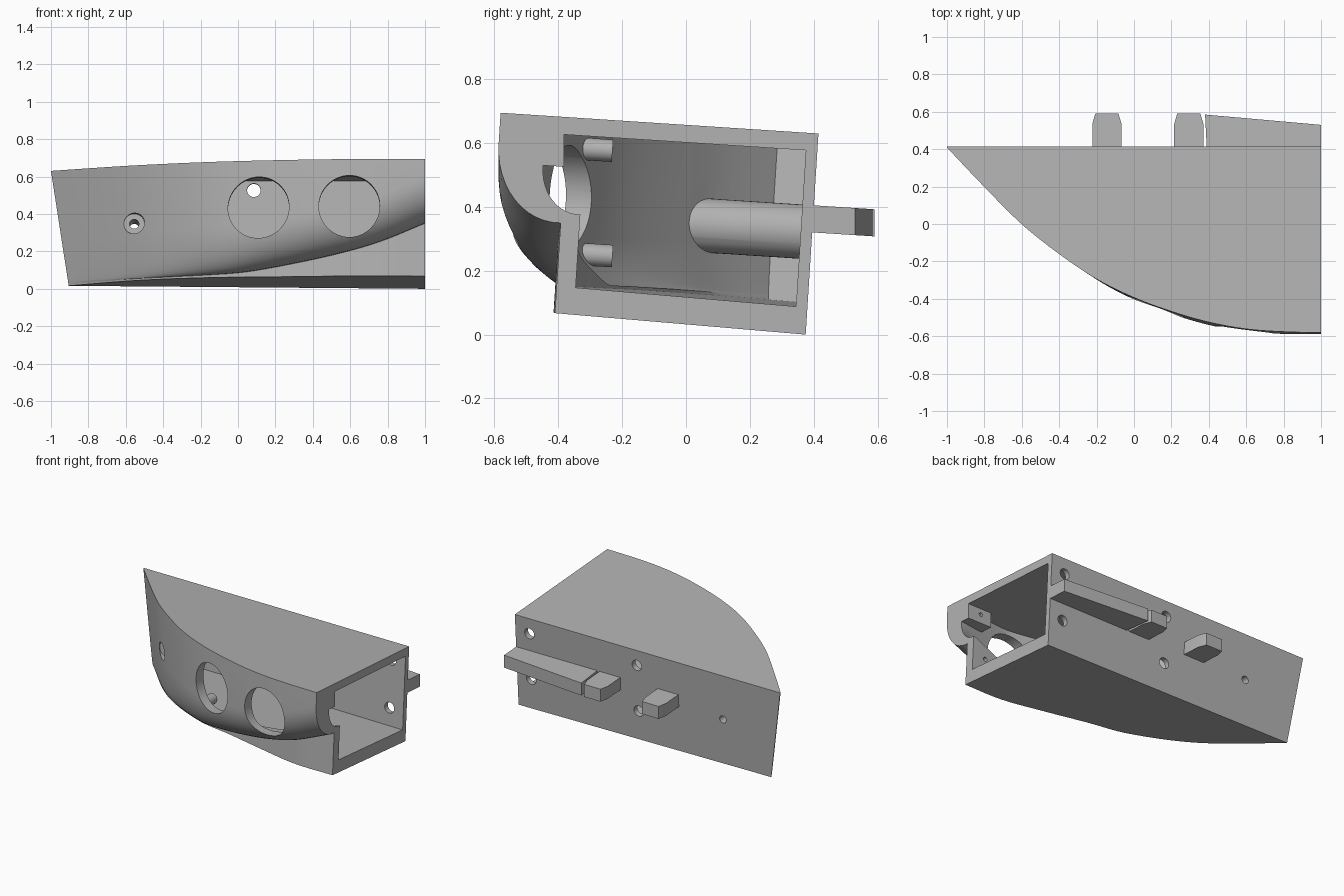
import bpy, bmesh, math
from mathutils import Vector, Matrix

cube = bpy.data.objects.get("Cube")
if cube:
    bpy.data.objects.remove(cube, do_unlink=True)

grey = bpy.data.materials.new("plain grey")
grey.use_nodes = True
COLOUR = (0.45, 0.45, 0.45, 1)
grey.diffuse_color = COLOUR
grey.node_tree.nodes["Principled BSDF"].inputs["Base Color"].default_value = COLOUR

# Distance in front of the back wall, and underside height of the bulge, along x
FRONT = [(-1, .006), (-.8, .216), (-.6, .415), (-.4, .575), (-.2, .71), (0, .81),
         (.2, .885), (.4, .943), (.6, .98), (.8, .995), (1, 1)]
FOOT = [(-1, .004), (-.6, .385), (-.2, .595), (.1, .66), (.4, .73), (.7, .79), (1, .79)]
UNDER = [(-1, .03), (-.5, .06), (-.2, .075), (0, .09), (.27, .135), (.55, .195), (.76, .255), (1, .35)]
TILT = 0.065


def clamp(v):
    return max(0, min(1, v))


def curve(table, x):
    """Smooth interpolation through a table of points."""
    def slope(i):
        a, b = table[max(i - 1, 0)], table[min(i + 1, len(table) - 1)]
        return (b[1] - a[1]) / (b[0] - a[0])
    x = min(x, 1)
    i = next(i for i in range(len(table) - 1) if x <= table[i + 1][0])
    (x0, y0), (x1, y1) = table[i], table[i + 1]
    w, t = x1 - x0, (x - x0) / (x1 - x0)
    return ((1 + 2 * t) * (1 - t) ** 2 * y0 + t * t * (3 - 2 * t) * y1
            + w * t * (1 - t) * ((1 - t) * slope(i) - t * slope(i + 1)))


def make(name, bm):
    bmesh.ops.recalc_face_normals(bm, faces=bm.faces)
    mesh = bpy.data.meshes.new(name)
    bm.to_mesh(mesh)
    bm.free()
    mesh.materials.append(grey)
    ob = bpy.data.objects.new(name, mesh)
    bpy.context.collection.objects.link(ob)
    return ob


def section(x, inner):
    """One closed cross-section of the shell, or of the cavity inside it."""
    front, foot, under = (curve(t, x) for t in (FRONT, FOOT, UNDER))
    back, roof, floor, rise = 0, 0, 0, .25
    if inner:
        left = clamp(-2 * x)
        front -= .075 + .035 * left + .07 * clamp((x - .6) / .4)
        foot = min(foot - .06 - .03 * left, front - .003)
        under += .03
        back, roof, floor, rise = .036, .055, .085, .15

    def top(d):
        return .63 + TILT * d - roof

    def base(d):
        return .085 * d + .008 * (1 - x) + floor
    under = max(under, base(foot) + .01)
    loop = [(back, top(back)), (front, top(front))]
    for i in range(13):
        a = math.pi / 2 * i / 12
        loop.append((foot + (front - foot) * math.cos(a), under + rise * (1 - math.sin(a))))
    loop += [(foot, base(foot)), (back, base(back))]
    pts = []
    for d, z in loop:
        k = .9525 + .0475 * (z - .015) / .615
        pts.append((1 - (1 - x) * k, .375 + .0635 * z - d, z))
    return pts


def loft(name, start, end, inner, steps=48):
    bm = bmesh.new()
    rings = [[bm.verts.new(p) for p in section(start + (end - start) * i / steps, inner)]
             for i in range(steps + 1)]
    n = len(rings[0])
    for a, b in zip(rings, rings[1:]):
        for j in range(n):
            k = (j + 1) % n
            bm.faces.new((a[j], a[k], b[k], b[j]))
    bm.faces.new(rings[0])
    bm.faces.new(rings[-1])
    return make(name, bm)


def rod(name, x, z_back, y0, y1, r, sides=40):
    """Cylinder along the tilted depth axis."""
    axis = Vector((0, 1, -TILT))
    y = (y0 + y1) / 2
    place = Matrix.Translation((x, y, z_back - (y - .4) * TILT))
    bm = bmesh.new()
    bmesh.ops.create_cone(bm, cap_ends=True, segments=sides, radius1=r, radius2=r, depth=y1 - y0,
                          matrix=place @ axis.to_track_quat('Z', 'Y').to_matrix().to_4x4())
    return make(name, bm)


def prism(name, outline, z0, z1):
    """Flat outline in x and y given a height, following the tilt."""
    bm = bmesh.new()
    low, high = ([bm.verts.new((x, y, z - (y - .4) * TILT)) for x, y in outline] for z in (z0, z1))
    bm.faces.new(low)
    bm.faces.new(high)
    for i in range(len(low)):
        j = (i + 1) % len(low)
        bm.faces.new((low[i], low[j], high[j], high[i]))
    return make(name, bm)


def boolean(target, other, operation='DIFFERENCE'):
    mod = target.modifiers.new("cut", 'BOOLEAN')
    mod.operation, mod.solver, mod.object = operation, 'EXACT', other
    bpy.context.view_layer.objects.active = target
    bpy.ops.object.modifier_apply(modifier=mod.name)
    bpy.data.objects.remove(other, do_unlink=True)


shell = loft("shell", -1, 1, False)
cavity = loft("cavity", -.78, 1.02, True)

# Solid parts left standing inside the cavity
boolean(cavity, rod("screw_boss", -.555, .32, -.5, .6, .085))
for z in (.535, .205):
    boolean(cavity, rod("post", -.03, z, -.6, -.23, .035))
boolean(cavity, prism("corner_block", [(.82, -.6), (1.1, -.6), (1.1, -.382), (.82, -.382)], .475, .65))
boolean(shell, cavity)

# Round front windows, screw recess and holes in the back wall
for x in (.11, .595):
    boolean(shell, rod("window", x, .38, -.8, -.1, .163, 64))
boolean(shell, rod("screw_recess", -.555, .322, -.4, .03, .055))
boolean(shell, rod("screw_hole", -.555, .322, -.2, .6, .025))
for x in (.085, .895):
    for z in (.525, .205):
        boolean(shell, rod("back_hole", x, z, .2, .6, .036))
for x, y in ((-.03, -.23), (.9, -.36)):
    for z in (.535, .205):
        boolean(shell, rod("pilot_hole", x, z, y - .04, y + .04, .014, 20))

# Locating tabs and rail on the back
for name, x in (("outer_tab", -.145), ("inner_tab", .293)):
    prism(name, [(x - .078, .385), (x + .078, .385), (x + .078, .535),
                 (x + .062, .59), (x - .062, .59), (x - .078, .535)], .32, .405)
prism("rail", [(.39, .385), (1, .385), (1, .53), (.38, .585)], .32, .405)

for ob in bpy.context.collection.objects:
    if ob.type == 'MESH':
        bpy.ops.object.select_all(action='DESELECT')
        ob.select_set(True)
        bpy.context.view_layer.objects.active = ob
        bpy.ops.object.shade_smooth_by_angle(angle=math.radians(30))
